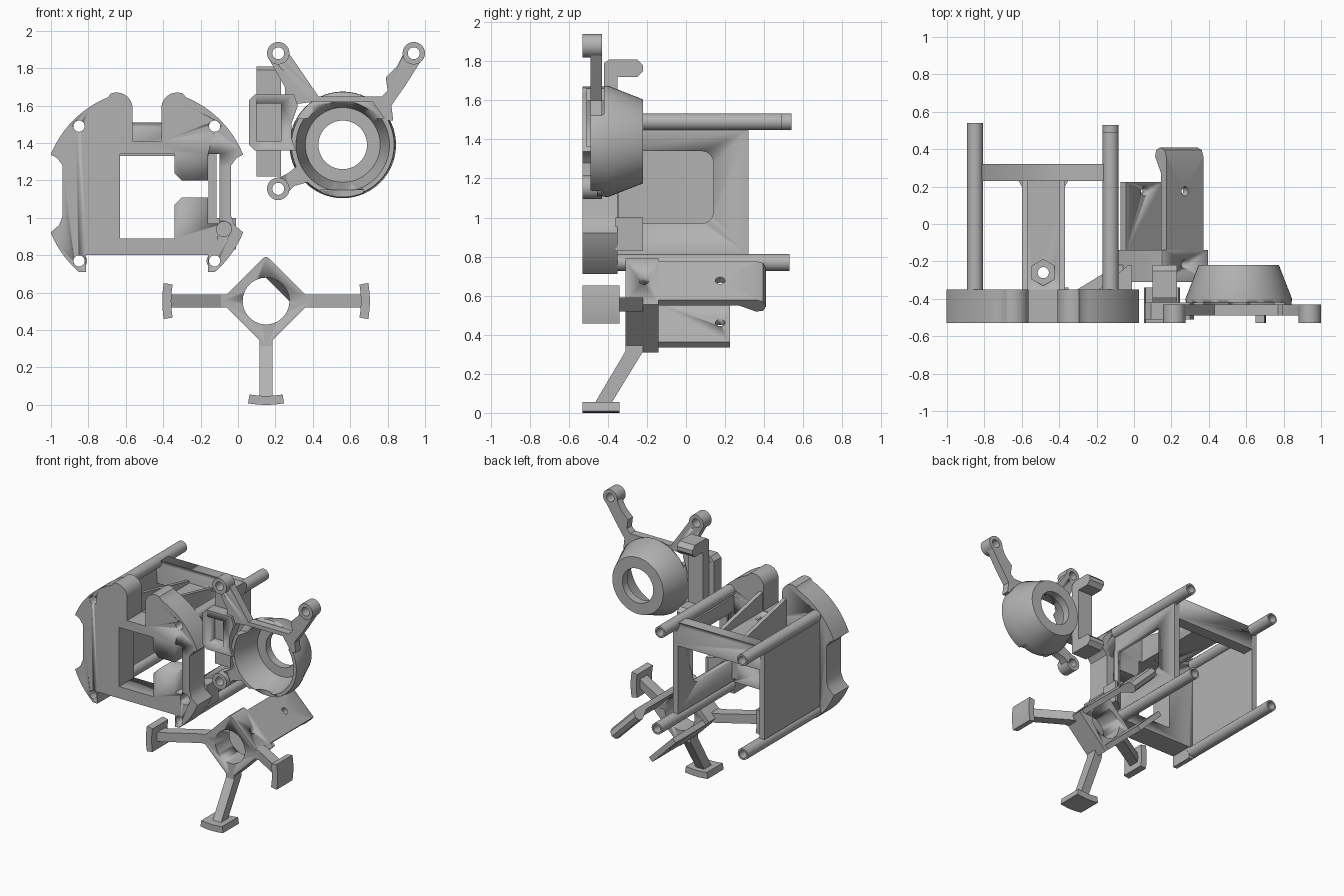
import bpy, bmesh
from math import sin, cos, pi, radians
from mathutils import Matrix

cube = bpy.data.objects.get("Cube")
if cube:
    bpy.data.objects.remove(cube, do_unlink=True)

grey = bpy.data.materials.new("plain grey")
grey.use_nodes = True
grey.diffuse_color = (0.45, 0.45, 0.45, 1)
grey.node_tree.nodes["Principled BSDF"].inputs["Base Color"].default_value = (0.45, 0.45, 0.45, 1)


def finish(name, bm, matrix=None):
    bmesh.ops.recalc_face_normals(bm, faces=bm.faces)
    mesh = bpy.data.meshes.new(name)
    bm.to_mesh(mesh)
    bm.free()
    if matrix:
        mesh.transform(matrix)
    mesh.materials.append(grey)
    obj = bpy.data.objects.new(name, mesh)
    bpy.context.collection.objects.link(obj)
    bpy.ops.object.select_all(action='DESELECT')
    bpy.context.view_layer.objects.active = obj
    obj.select_set(True)
    bpy.ops.object.shade_smooth_by_angle(angle=radians(30))
    return obj


def prism(name, pts, t0, t1, axis='y', matrix=None):
    """Extrude a flat outline along an axis."""
    place = {'x': lambda a, b, t: (t, a, b),
             'y': lambda a, b, t: (a, t, b),
             'z': lambda a, b, t: (a, b, t)}[axis]
    bm = bmesh.new()
    lo = [bm.verts.new(place(a, b, t0)) for a, b in pts]
    hi = [bm.verts.new(place(a, b, t1)) for a, b in pts]
    bm.faces.new(lo)
    bm.faces.new(hi)
    for i in range(len(pts)):
        j = (i + 1) % len(pts)
        bm.faces.new((lo[i], lo[j], hi[j], hi[i]))
    return finish(name, bm, matrix)


def rect(a0, a1, b0, b1):
    return [(a0, b0), (a1, b0), (a1, b1), (a0, b1)]


def arc(cx, cy, r, a0, a1, n=12):
    return [(cx + r * cos(radians(a0 + (a1 - a0) * i / n)),
             cy + r * sin(radians(a0 + (a1 - a0) * i / n))) for i in range(n + 1)]


def circle(cx, cy, r, n=32):
    return arc(cx, cy, r, 0, 360, n)[:-1]


def lathe(name, x, z, profile, n=40):
    """Revolve a closed (radius, y) profile about a front-to-back axis."""
    bm = bmesh.new()
    rings = [[bm.verts.new((x + r * cos(2 * pi * i / n), y, z + r * sin(2 * pi * i / n)))
              for r, y in profile] for i in range(n)]
    m = len(profile)
    for i in range(n):
        p, q = rings[i], rings[(i + 1) % n]
        for k in range(m):
            bm.faces.new((p[k], p[(k + 1) % m], q[(k + 1) % m], q[k]))
    return finish(name, bm)


def tube(name, x, z, outer, inner, y0, y1):
    return lathe(name, x, z, [(inner, y0), (outer, y0), (outer, y1), (inner, y1)], 28)


def cut(obj, *cutters):
    bpy.context.view_layer.objects.active = obj
    for c in cutters:
        mod = obj.modifiers.new("cut", 'BOOLEAN')
        mod.operation = 'DIFFERENCE'
        mod.solver = 'EXACT'
        mod.object = c
        bpy.ops.object.modifier_apply(modifier=mod.name)
        bpy.data.objects.remove(c, do_unlink=True)


# --- Open housing: front plate with lobes, notch and window ---
CX, CZ, R = -0.487, 1.13, 0.555
half = [(.327, -.33), (.327, -.42)] + arc(0, 0, R, -49, -22)
half += [(.47, -.17), (.45, -.12), (.45, .15), (.48, .19)]
half += arc(0, 0, R, 22, 68) + arc(.162, .455, .085, 68, 180) + [(.077, .28)]
outline = half + [(-u, v) for u, v in reversed(half)]
front_plate = prism("front_plate", [(CX + u, CZ + v) for u, v in outline], -.53, -.35)
window = [(-.63, .89), (-.34, .89), (-.34, 1.07), (-.30, 1.11), (-.16, 1.11), (-.16, .97),
          (-.10, .97), (-.10, 1.34), (-.16, 1.34), (-.16, 1.20), (-.30, 1.20), (-.34, 1.24),
          (-.34, 1.34), (-.63, 1.34)]
corners = [(x, z) for x in (-.85, -.125) for z in (.77, 1.49)]
cut(front_plate, prism("window_cutter", window, -.6, -.3),
    prism("blind_cutter", circle(-.075, .94, .04), -.6, -.40),
    *[prism("bore_cutter", circle(x, z, .03), -.6, -.3) for x, z in corners])

# Four hollow posts running to the back
for (x, z), end in zip(corners, (.53, .54, .53, .49)):
    tube("post", x, z, .043, .03, -.36, end)

# Side walls, rear bar and top strip
prism("left_wall", rect(-.36, .32, .81, 1.46), -.885, -.845, 'x')
right_wall = prism("right_wall", rect(-.36, .32, .81, 1.45), -.158, -.115, 'x')
opening = [(-.345, .97)] + arc(.08, 1.03, .06, -90, 0, 6) + arc(.08, 1.28, .06, 0, 90, 6) + [(-.345, 1.34)]
cut(right_wall, prism("opening_cutter", opening, -.3, 0, 'x'))
rear_bar = prism("rear_bar", rect(-.85, -.125, 1.33, 1.51), .23, .32)
cut(rear_bar, *[prism("bore_cutter", circle(x, 1.49, .03), 0, .5) for x in (-.85, -.125)])
strip = prism("top_strip", [(-.60, -.36), (-.37, -.36), (-.37, .20), (-.35, .235),
                            (-.62, .235), (-.60, .20)], 1.34, 1.405, 'z')
cut(strip, prism("nut_cutter", arc(-.485, -.26, .07, 30, 330, 5), 1.375, 1.5, 'z'),
    prism("bolt_cutter", circle(-.485, -.26, .03, 20), 1.2, 1.5, 'z'))
for x in (-.60, -.40):
    prism("strip_rib", [(-.36, 1.36), (.23, 1.36), (.23, 1.42), (-.36, 1.55)], x, x + .03, 'x')
prism("corner_gusset", [(-.2, -.36), (-.03, -.22), (-.01, -.22), (-.01, -.36)], .83, 1.0, 'z')

# --- Funnel ring with lugs ---
RX, RZ = .56, 1.39
funnel = lathe("funnel_ring", RX, RZ, [(.13, -.22), (.215, -.22), (.285, -.40), (.275, -.49),
                                       (.25, -.49), (.20, -.28), (.13, -.28)], 56)
cut(funnel, prism("front_cutter", rect(.2, .95, 1.53, 1.8), -.6, -.42),
    prism("notch_cutter", rect(.44, .67, 1.0, 1.15), -.6, -.455))
for x, z in ((.215, 1.88), (.94, 1.88), (.215, 1.155)):
    tube("lug", x, z, .06, .032, -.53, -.43)

upper_arms = prism("upper_arms", [
    (.165, 1.85), (.25, 1.70), (.25, 1.60), (.40, 1.62), (.72, 1.62), (.79, 1.52), (.83, 1.52),
    (.82, 1.60), (.84, 1.63), (.89, 1.70), (.985, 1.85), (.90, 1.91), (.85, 1.81), (.79, 1.75),
    (.80, 1.68), (.77, 1.65), (.43, 1.65), (.265, 1.89)], -.49, -.43)
lower_arm = prism("lower_arm", [(.19, 1.20), (.25, 1.12), (.30, 1.17), (.37, 1.19), (.32, 1.28),
                                (.27, 1.24)], -.49, -.43)
cut(upper_arms, *[prism("lug_cutter", circle(x, 1.88, .045), -.6, -.4) for x in (.215, .94)])
cut(lower_arm, prism("lug_cutter", circle(.215, 1.155, .045), -.6, -.4))

# Side clip beside the ring
frame = prism("clip_frame", [(.06, 1.39), (.09, 1.36), (.31, 1.36), (.285, 1.43), (.285, 1.50),
                             (.32, 1.60), (.30, 1.66), (.09, 1.66), (.06, 1.63)], -.51, -.42)
cut(frame, prism("frame_cutter", rect(.10, .23, 1.41, 1.61), -.6, -.3))
clip = [(-.42, 1.22), (-.25, 1.22), (-.22, 1.25), (-.22, 1.28), (-.25, 1.31), (-.35, 1.31),
        (-.35, 1.72), (-.25, 1.72), (-.22, 1.75), (-.22, 1.78), (-.25, 1.81), (-.39, 1.81), (-.42, 1.79)]
prism("clip_body", clip, .10, .23, 'x')

# --- Diamond hub with three legs and two tongues ---
hub_at = Matrix.Translation((.15, 0, .555))
tilted = hub_at @ Matrix.Rotation(radians(-45), 4, 'Y')


def bolt_cutter(y):
    """Sideways hole through the upper-right tongue."""
    return prism("bolt_cutter", circle(y, 0, .025, 20), .05, .3, 'x', tilted)


s = .173
hub = prism("hub", [(-s, -s), (s, -s), (s, s - .02), (s - .006, s - .006), (s - .02, s), (-s, s)],
            -.31, -.14, 'y', tilted)
cut(hub, prism("hub_cutter", circle(.15, .555, .125, 40), -.5, 0), bolt_cutter(-.215))
upper = prism("hooked_tongue", [(.133, -.15), (s, -.15), (s, .36), (.16, .395), (.125, .41),
                                (.095, .395), (.088, .36), (.133, .27)], -.14, .14, 'z', tilted)
cut(upper, bolt_cutter(.175))
lower = prism("short_tongue", rect(-s, -.133, -.15, .225), -.14, .14, 'z', tilted)
cut(lower, prism("bolt_cutter", circle(.175, 0, .025, 20), -.3, 0, 'x', tilted))

for turn in (0, 90, -90):
    m = hub_at @ Matrix.Rotation(radians(turn), 4, 'Y')
    prism("leg", [(-.31, -.20), (-.22, -.21), (-.22, -.24), (-.385, -.51), (-.47, -.51), (-.31, -.24)],
          -.035, .035, 'x', m)
    foot = arc(0, 0, .555, -100, -80, 8) + arc(0, 0, .507, -80, -100, 8)
    prism("foot", foot, -.53, -.34, 'y', m)
